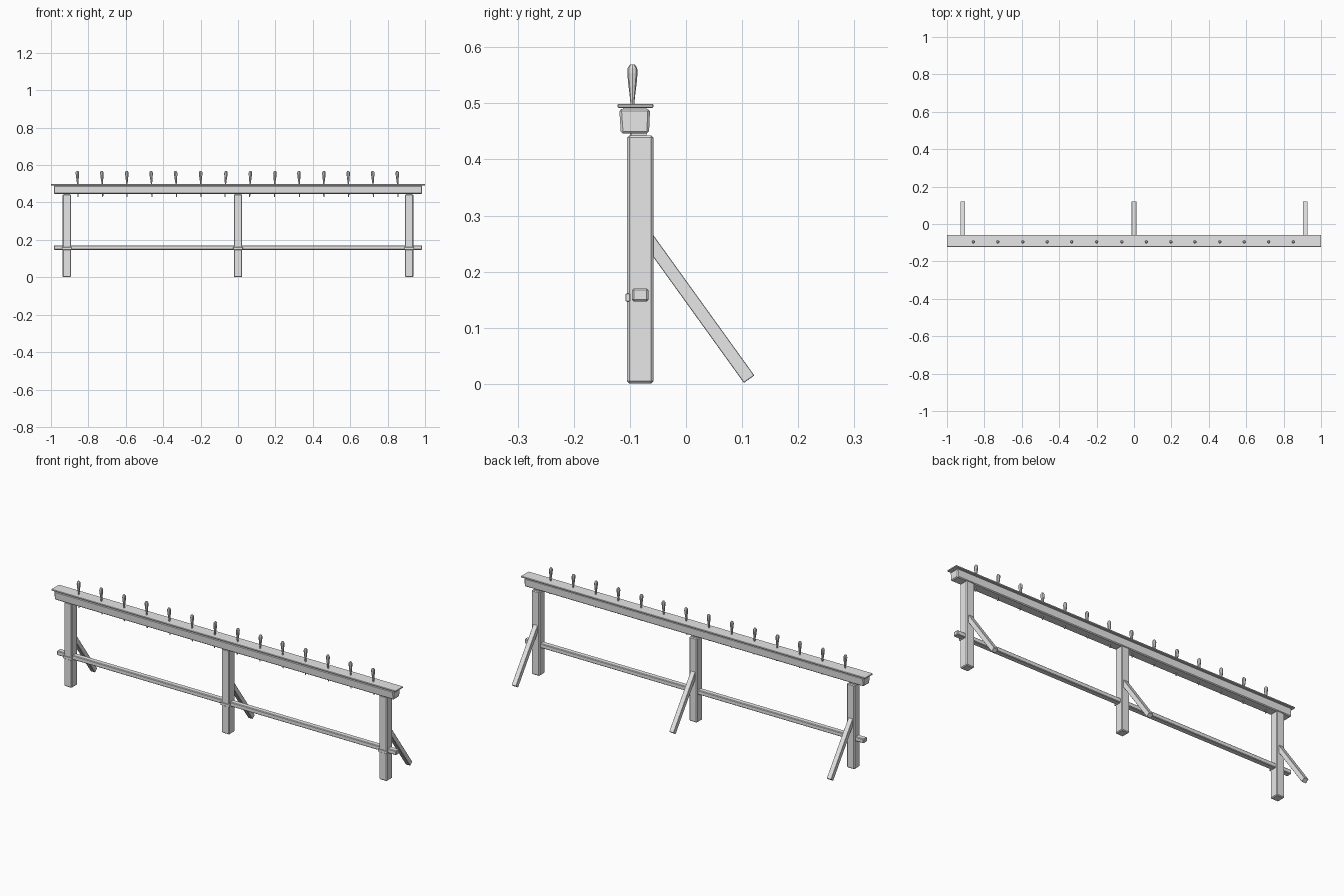
import bpy, bmesh, math, random
from mathutils import Matrix, Vector

if "Cube" in bpy.data.objects:
    bpy.data.objects.remove(bpy.data.objects["Cube"])

random.seed(4)
wood = bpy.data.materials.new("plain_grey")
wood.diffuse_color = (0.8, 0.8, 0.8, 1)
wood.use_nodes = True
wood.node_tree.nodes["Principled BSDF"].inputs["Base Color"].default_value = wood.diffuse_color


def finish(name, bm, bevel=0.0, smooth=False):
    bmesh.ops.recalc_face_normals(bm, faces=bm.faces)
    mesh = bpy.data.meshes.new(name)
    bm.to_mesh(mesh)
    bm.free()
    mesh.materials.append(wood)
    if smooth:
        for p in mesh.polygons:
            p.use_smooth = True
    ob = bpy.data.objects.new(name, mesh)
    bpy.context.collection.objects.link(ob)
    if bevel:
        mod = ob.modifiers.new("worn_edges", 'BEVEL')
        mod.width = bevel
        mod.segments = 1
    return ob


def prism(name, profile, x0, x1, bevel=0.0):
    """Extrude a (y, z) profile from x0 to x1."""
    bm = bmesh.new()
    face = bm.faces.new([bm.verts.new((x0, y, z)) for y, z in profile])
    ext = bmesh.ops.extrude_face_region(bm, geom=[face])
    verts = [v for v in ext["geom"] if isinstance(v, bmesh.types.BMVert)]
    bmesh.ops.translate(bm, verts=verts, vec=(x1 - x0, 0, 0))
    return finish(name, bm, bevel)


def box(name, x0, x1, y0, y1, z0, z1, bevel=0.0):
    return prism(name, [(y0, z0), (y1, z0), (y1, z1), (y0, z1)], x0, x1, bevel)


# Top beam with slightly tapered section, and the thin board capping it
prism("top_beam", [(-0.116, 0.446), (-0.066, 0.446), (-0.064, 0.490), (-0.119, 0.490)],
      -0.985, 0.985, 0.004)
box("cap_board", -1.0, 1.0, -0.122, -0.058, 0.492, 0.499, 0.0015)
box("cap_seat", -0.98, 0.98, -0.112, -0.070, 0.489, 0.493)

# Long lower rail running through the posts
box("lower_rail", -0.985, 0.985, -0.096, -0.067, 0.147, 0.170, 0.003)

# Posts, each with a front strap and a sloping rear brace
foot = Vector((0.1125, 0.0085))
along = Vector((-0.584, 0.811)).normalized()
across = Vector((along.y, -along.x)) * 0.0115
head = foot + along * 0.318
for x in (-0.915, 0.0, 0.915):
    box("post", x - 0.0225, x + 0.0225, -0.105, -0.058, 0.001, 0.443, 0.004)
    box("post_strap", x - 0.026, x + 0.026, -0.108, -0.100, 0.147, 0.161, 0.001)
    box("post_tenon", x - 0.016, x + 0.016, -0.098, -0.070, 0.440, 0.450)
    prism("rear_brace", [tuple(foot - across), tuple(foot + across),
                         tuple(head + across), tuple(head - across)],
          x - 0.0125, x + 0.0125, 0.001)

# Turned pins: slim shank below the beam, swelling handle above the board
pin_profile = [(0.0025, 0.430), (0.0035, 0.446), (0.0035, 0.500), (0.0050, 0.515),
               (0.0075, 0.535), (0.0092, 0.554), (0.0085, 0.563), (0.0045, 0.569)]
SIDES = 8
for i in range(14):
    bm = bmesh.new()
    rings = [[bm.verts.new((r * math.cos(a), r * math.sin(a), z))
              for a in (2 * math.pi * k / SIDES for k in range(SIDES))]
             for r, z in pin_profile]
    for lo, hi in zip(rings, rings[1:]):
        for k in range(SIDES):
            n = (k + 1) % SIDES
            bm.faces.new((lo[k], lo[n], hi[n], hi[k]))
    bm.faces.new(rings[0])
    bm.faces.new(rings[-1])
    # Each pin leans a little in its hole
    pivot = Vector((0, 0, 0.49))
    lean = (Matrix.Translation(pivot) @ Matrix.Rotation(random.uniform(-0.05, 0.05), 4, 'Y')
            @ Matrix.Translation(-pivot))
    place = Matrix.Translation((-0.857 + i * 0.1316, -0.0955, 0))
    bmesh.ops.transform(bm, matrix=place @ lean, verts=bm.verts)
    finish("pin", bm, smooth=False)
